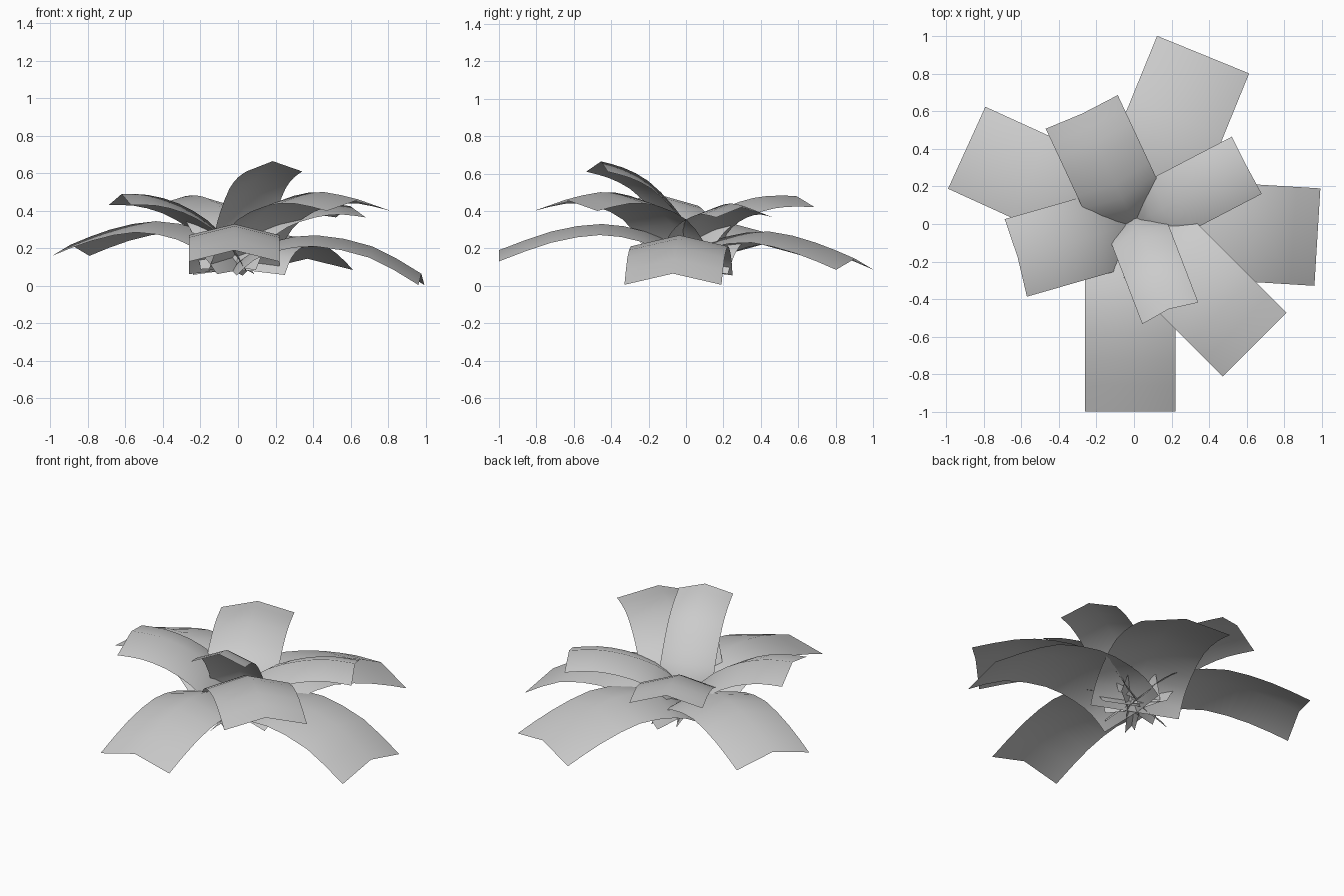
import bpy, math
from mathutils import Vector

if "Cube" in bpy.data.objects:
    bpy.data.objects.remove(bpy.data.objects["Cube"])


def smooth_path(pts, per=2):
    """Catmull-Rom resample of a short (radius, height) profile."""
    p = [Vector(q) for q in pts]
    p = [2 * p[0] - p[1]] + p + [2 * p[-1] - p[-2]]
    out = []
    for i in range(1, len(p) - 2):
        a, b, c, d = p[i - 1:i + 3]
        for k in range(per):
            t = k / per
            out.append(0.5 * (2 * b + (c - a) * t + (2 * a - 5 * b + 4 * c - d) * t * t
                              + (3 * b - a - 3 * c + d) * t ** 3))
    return out + [p[-2]]


def leaf(name, angle, half_width, profile, fold=0.06, shift=0.0):
    """Arching single-sided leaf card with a raised midrib, growing from the centre."""
    path = smooth_path(profile)
    a = math.radians(angle)
    out, side = Vector((math.cos(a), math.sin(a), 0)), Vector((-math.sin(a), math.cos(a), 0))
    up = Vector((0, 0, 1))
    verts, faces = [], []
    n = len(path)
    for i, p in enumerate(path):
        t = path[min(i + 1, n - 1)] - path[max(i - 1, 0)]
        lean = max(0.0, math.atan2(t.y, t.x) + math.radians(10))
        drop = (out * math.sin(lean) - up * math.cos(lean)) * fold
        mid = out * p.x + up * p.y + side * shift
        verts += [mid + side * half_width + drop, mid, mid - side * half_width + drop]
    for i in range(n - 1):
        for j in (0, 1):
            k = 3 * i + j
            faces.append((k, k + 1, k + 4, k + 3))
    me = bpy.data.meshes.new(name)
    me.from_pydata(verts, [], faces)
    me.shade_smooth()
    ob = bpy.data.objects.new(name, me)
    bpy.context.collection.objects.link(ob)
    return ob


# long drooping outer leaves
leaf("outer_leaf_front", -90, 0.24,
     [(-0.04, 0.09), (0.06, 0.21), (0.22, 0.29), (0.45, 0.33), (0.72, 0.29), (1.0, 0.19)], shift=-0.02)
leaf("outer_leaf_right", -3.5, 0.26,
     [(-0.04, 0.09), (0.06, 0.18), (0.2, 0.24), (0.42, 0.27), (0.72, 0.21), (0.98, 0.065)], shift=-0.01)
leaf("outer_leaf_back", 67.8, 0.265,
     [(-0.04, 0.09), (0.06, 0.19), (0.22, 0.26), (0.48, 0.29), (0.75, 0.23), (0.975, 0.145)])
leaf("outer_leaf_left", 155.5, 0.24,
     [(-0.04, 0.09), (0.06, 0.21), (0.22, 0.3), (0.48, 0.345), (0.75, 0.3), (0.98, 0.22)])

# middle leaves, more level
leaf("middle_leaf_front_right", -45, 0.24,
     [(-0.04, 0.1), (0.05, 0.26), (0.2, 0.4), (0.42, 0.48), (0.65, 0.5), (0.91, 0.46)])
leaf("middle_leaf_left", 196, 0.215,
     [(-0.04, 0.1), (0.05, 0.23), (0.17, 0.35), (0.33, 0.44), (0.5, 0.485), (0.645, 0.49)])
leaf("middle_leaf_back", 115, 0.212,
     [(-0.04, 0.1), (0.03, 0.26), (0.15, 0.38), (0.32, 0.45), (0.48, 0.48), (0.65, 0.48)])

# short inner leaves
leaf("inner_leaf_right", 27.5, 0.172,
     [(-0.04, 0.1), (0.04, 0.26), (0.17, 0.36), (0.35, 0.42), (0.52, 0.44), (0.675, 0.425)])
leaf("inner_leaf_upright", -69, 0.16,
     [(-0.05, 0.12), (-0.01, 0.3), (0.08, 0.43), (0.22, 0.56), (0.36, 0.63), (0.49, 0.665)], shift=0.01)
